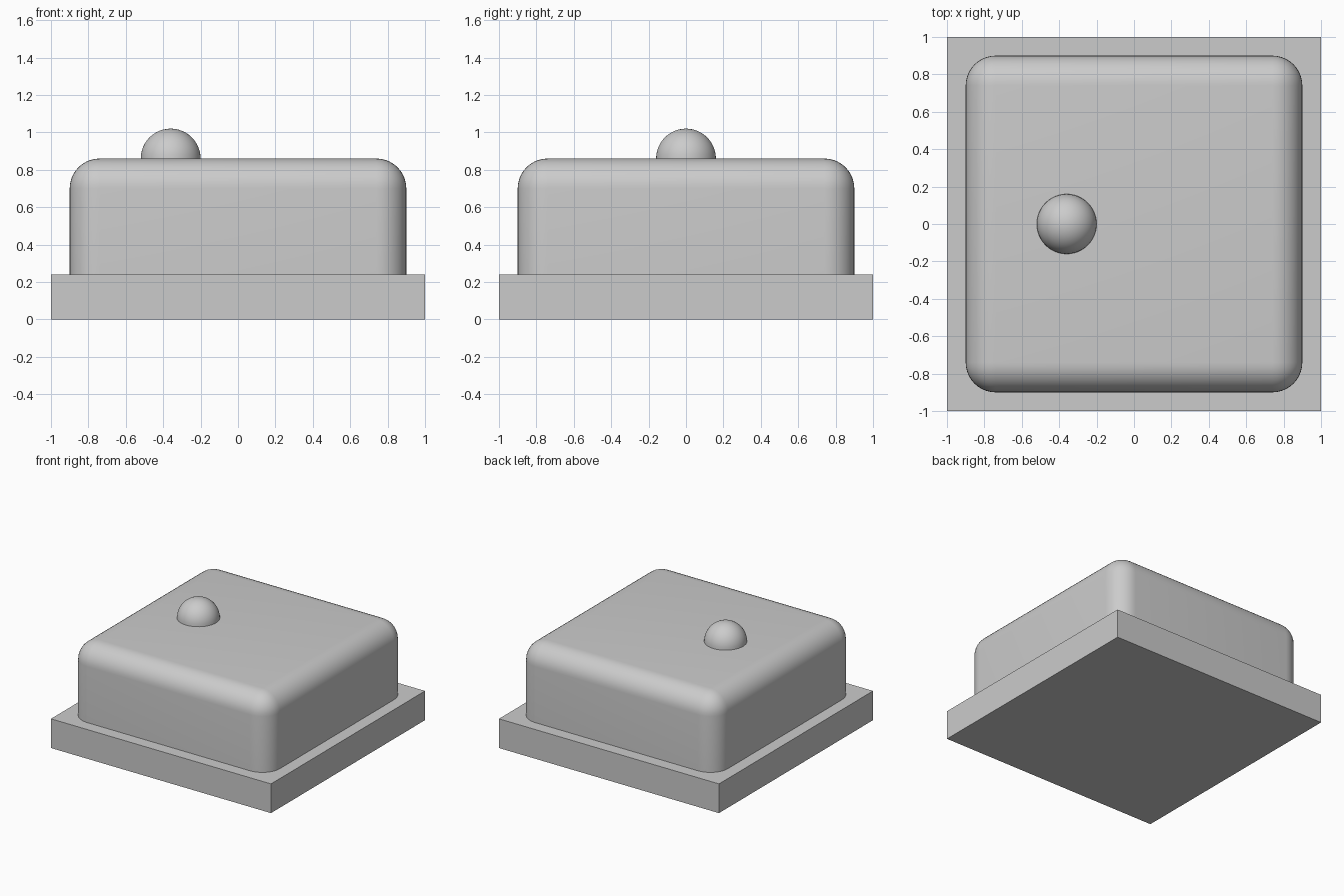
import bpy, bmesh, math

if "Cube" in bpy.data.objects:
    bpy.data.objects.remove(bpy.data.objects["Cube"])

grey = bpy.data.materials.new("light_grey")
grey.diffuse_color = (0.6, 0.6, 0.6, 1)
grey.use_nodes = True
grey.node_tree.nodes["Principled BSDF"].inputs["Base Color"].default_value = grey.diffuse_color


def add_part(name, bm, smooth=False):
    mesh = bpy.data.meshes.new(name)
    bm.to_mesh(mesh)
    bm.free()
    mesh.materials.append(grey)
    obj = bpy.data.objects.new(name, mesh)
    bpy.context.collection.objects.link(obj)
    if smooth:
        bpy.ops.object.select_all(action='DESELECT')
        obj.select_set(True)
        bpy.context.view_layer.objects.active = obj
        bpy.ops.object.shade_smooth_by_angle(angle=math.radians(30))
    return obj


def box(width, bottom, top):
    bm = bmesh.new()
    bmesh.ops.create_cube(bm, size=1)
    for v in bm.verts:
        v.co.x *= width
        v.co.y *= width
        v.co.z = top if v.co.z > 0 else bottom
    return bm


# Square base plate
add_part("base_plate", box(2.0, 0, 0.24))

# Body with rounded top and upright edges, flat underneath
bm = box(1.8, 0.24, 0.86)
edges = [e for e in bm.edges if max(v.co.z for v in e.verts) > 0.5]
bmesh.ops.bevel(bm, geom=edges, offset=0.16, offset_type='OFFSET',
                segments=10, profile=0.5, affect='EDGES', clamp_overlap=True)
add_part("rounded_body", bm, smooth=True)

# Half-round marker bump on the top
bm = bmesh.new()
bmesh.ops.create_uvsphere(bm, u_segments=48, v_segments=24, radius=0.16)
bmesh.ops.bisect_plane(bm, geom=bm.verts[:] + bm.edges[:] + bm.faces[:],
                       plane_co=(0, 0, 0), plane_no=(0, 0, 1), clear_inner=True)
rim = [e for e in bm.edges if e.is_boundary]
bmesh.ops.contextual_create(bm, geom=rim)
bmesh.ops.recalc_face_normals(bm, faces=bm.faces[:])
bmesh.ops.translate(bm, verts=bm.verts[:], vec=(-0.36, 0, 0.86))
add_part("marker_bump", bm, smooth=True)
